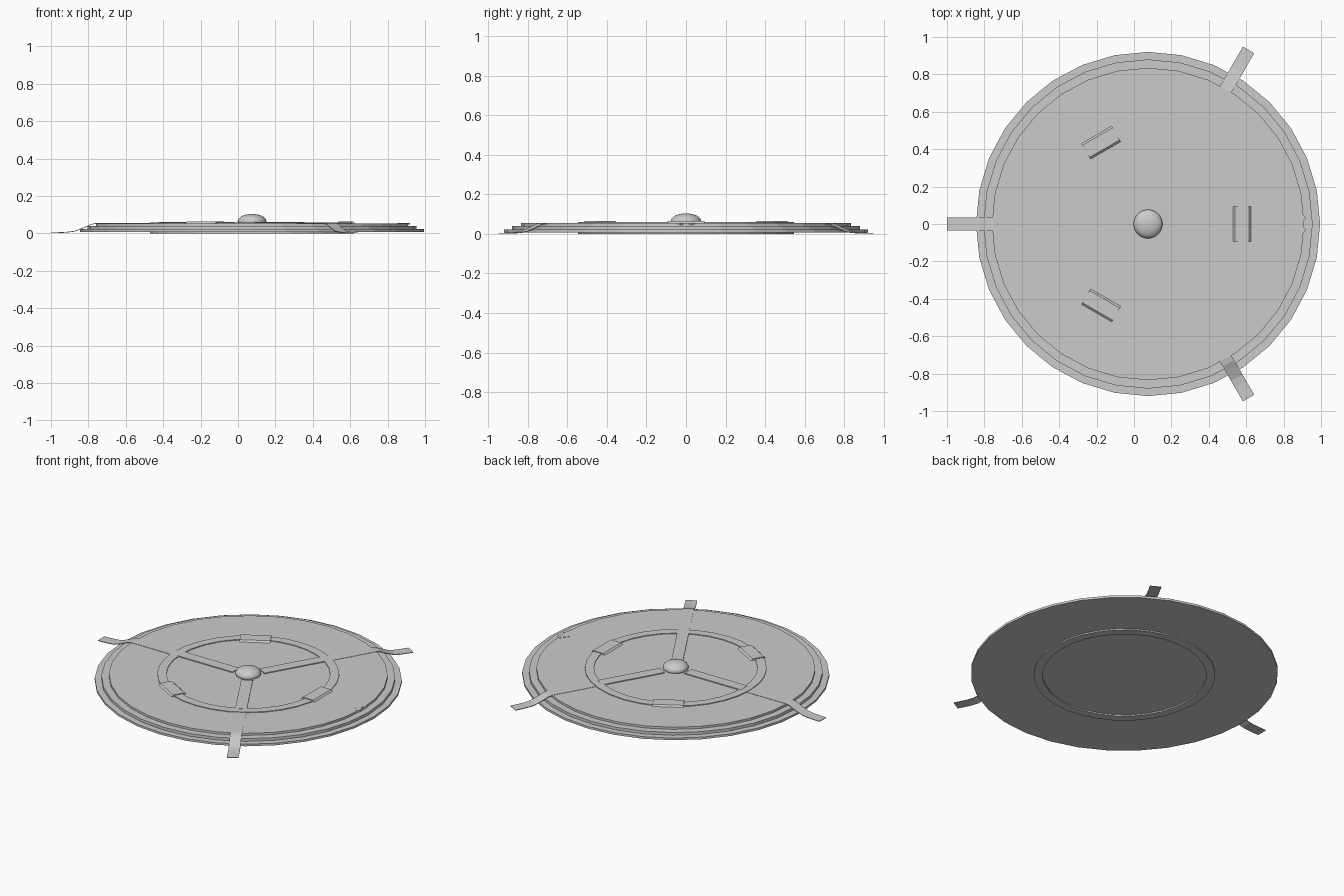
import bpy, bmesh, math
from mathutils import Matrix, Vector

if "Cube" in bpy.data.objects:
    bpy.data.objects.remove(bpy.data.objects["Cube"])

CX = 0.075   # axis of the disc
SEG = 32

grey = bpy.data.materials.new("plain grey")
grey.diffuse_color = (0.6, 0.6, 0.6, 1)
grey.use_nodes = True
grey.node_tree.nodes["Principled BSDF"].inputs["Base Color"].default_value = grey.diffuse_color


def finish(name, bm, angle=0.0):
    """Turn a bmesh into an object turned about the disc axis."""
    bmesh.ops.recalc_face_normals(bm, faces=bm.faces)
    bm.transform(Matrix.Translation((CX, 0, 0)) @ Matrix.Rotation(math.radians(angle), 4, 'Z'))
    me = bpy.data.meshes.new(name)
    bm.to_mesh(me)
    bm.free()
    me.materials.append(grey)
    ob = bpy.data.objects.new(name, me)
    bpy.context.collection.objects.link(ob)
    return ob


def lathe(name, profile, closed):
    """Revolve (radius, z) points; open profiles are capped at both ends."""
    bm = bmesh.new()
    rings = []
    for r, z in profile:
        rings.append([bm.verts.new((r * math.cos(2 * math.pi * i / SEG),
                                    r * math.sin(2 * math.pi * i / SEG), z)) for i in range(SEG)])
    n = len(rings)
    for k in range(n if closed else n - 1):
        a, b = rings[k], rings[(k + 1) % n]
        for i in range(SEG):
            j = (i + 1) % SEG
            bm.faces.new((a[i], a[j], b[j], b[i]))
    if not closed:
        bm.faces.new(rings[0])
        bm.faces.new(rings[-1])
    return finish(name, bm)


def extrude_outline(name, pts, axis, depth, angle=0.0):
    """Extrude an outline of 3D points along a vector."""
    bm = bmesh.new()
    face = bm.faces.new([bm.verts.new(p) for p in pts])
    res = bmesh.ops.extrude_face_region(bm, geom=[face])
    verts = [v for v in res["geom"] if isinstance(v, bmesh.types.BMVert)]
    bmesh.ops.translate(bm, verts=verts, vec=Vector(axis) * depth)
    return finish(name, bm, angle)


# Stepped main disc
lathe("stepped_disc", [(0.92, 0.008), (0.92, 0.022), (0.88, 0.022), (0.88, 0.04),
                       (0.835, 0.04), (0.835, 0.054)], False)

# Ring that shows on both the top and the underside
lathe("inner_ring", [(0.49, 0.0), (0.545, 0.0), (0.545, 0.059), (0.49, 0.059)], True)

# Three spokes, each continued by a strap that drapes over the rim
strap_path = [(0.53, 0.056), (0.83, 0.056), (0.86, 0.05), (0.89, 0.036), (0.92, 0.024),
              (0.95, 0.013), (0.99, 0.008), (1.03, 0.006), (1.075, 0.005)]
for i, ang in enumerate((60, 180, 300)):
    extrude_outline(f"spoke_{i + 1}",
                    [(0.09, -0.035, 0.045), (0.5, -0.035, 0.045), (0.5, -0.035, 0.06),
                     (0.09, -0.035, 0.06)], (0, 1, 0), 0.07, ang)
    outline = [(r, -0.035, z) for r, z in strap_path]
    outline += [(r, -0.035, z - 0.004) for r, z in reversed(strap_path)]
    extrude_outline(f"strap_{i + 1}", outline, (0, 1, 0), 0.07, ang)

# Three clips with sloped sides, sitting across the ring
for i, ang in enumerate((0, 120, 240)):
    extrude_outline(f"clip_{i + 1}",
                    [(0.452, -0.093, 0.052), (0.552, -0.093, 0.052), (0.54, -0.093, 0.064),
                     (0.465, -0.093, 0.064)], (0, 1, 0), 0.186, ang)

# Small chevron mark on the rim
extrude_outline("rim_chevron",
                [(0.778, 0, 0.046), (0.825, 0.055, 0.046), (0.845, 0.03, 0.046),
                 (0.82, 0, 0.046), (0.845, -0.03, 0.046), (0.825, -0.055, 0.046)],
                (0, 0, 1), 0.01)

# Smooth domed hub in the middle
bm = bmesh.new()
bmesh.ops.create_uvsphere(bm, u_segments=32, v_segments=16, radius=1.0)
bmesh.ops.scale(bm, vec=(0.077, 0.077, 0.04), verts=bm.verts)
bmesh.ops.translate(bm, vec=(0, 0, 0.064), verts=bm.verts)
hub = finish("hub_dome", bm)
for p in hub.data.polygons:
    p.use_smooth = True
